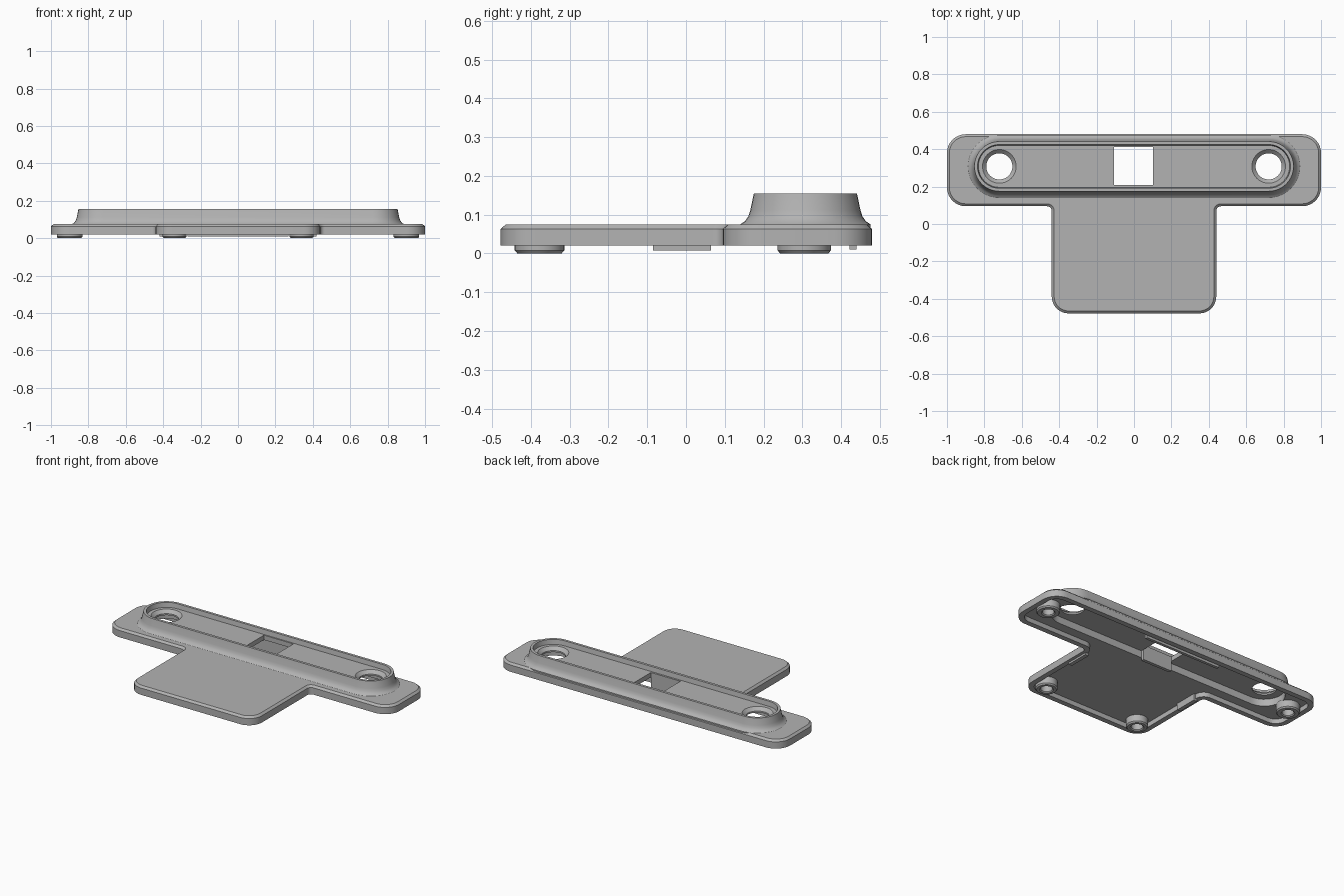
import bpy, bmesh, math
from mathutils import Vector

cube = bpy.data.objects.get("Cube")
if cube:
    bpy.data.objects.remove(cube, do_unlink=True)

grey = bpy.data.materials.new("warm_grey")
grey.use_nodes = True
COLOUR = (0.45, 0.45, 0.45, 1)
grey.diffuse_color = COLOUR
grey.node_tree.nodes["Principled BSDF"].inputs["Base Color"].default_value = COLOUR

YC = 0.308       # centre line of the raised track
HOLE_X = 0.72    # screw holes at the track ends


def outline(corners, inset=0.0, steps=8):
    """Rounded right-angled polygon; corners are counter-clockwise (x, y, radius)."""
    pts = []
    for i, (x, y, r) in enumerate(corners):
        p = Vector((x, y))
        a = (p - Vector(corners[i - 1][:2])).normalized()
        b = (Vector(corners[(i + 1) % len(corners)][:2]) - p).normalized()
        n1, n2 = Vector((-a.y, a.x)), Vector((-b.y, b.x))
        s = 1 if a.cross(b) > 0 else -1
        rad = max(r - s * inset, 0.002)
        c = p + (inset + s * rad) * (n1 + n2)
        for k in range(steps + 1):
            t = math.pi / 2 * k / steps
            pts.append(c - s * rad * (n1 * math.cos(t) + n2 * math.sin(t)))
    return pts


def circle(x, y, r, n=40):
    return [Vector((x + r * math.cos(math.tau * k / n),
                    y + r * math.sin(math.tau * k / n))) for k in range(n)]


def stadium(r, n=20):
    pts = []
    for side in (1, -1):
        for k in range(n + 1):
            t = math.pi * (k / n - 0.5)
            pts.append(Vector((side * (HOLE_X + r * math.cos(t)), YC + side * r * math.sin(t))))
    return pts


def loft(name, rings, closed=False):
    """Skin a stack of (outline, z) rings; cap the ends or join them in a loop."""
    bm = bmesh.new()
    loops = [[bm.verts.new((p.x, p.y, z)) for p in pts] for pts, z in rings]
    n = len(loops[0])
    pairs = list(zip(loops, loops[1:]))
    if closed:
        pairs.append((loops[-1], loops[0]))
    for lo, hi in pairs:
        for k in range(n):
            j = (k + 1) % n
            bm.faces.new((lo[k], lo[j], hi[j], hi[k]))
    if not closed:
        bm.faces.new(loops[0][::-1])
        bm.faces.new(loops[-1])
    bmesh.ops.recalc_face_normals(bm, faces=bm.faces)
    mesh = bpy.data.meshes.new(name)
    bm.to_mesh(mesh)
    bm.free()
    mesh.materials.append(grey)
    ob = bpy.data.objects.new(name, mesh)
    bpy.context.collection.objects.link(ob)
    return ob


def box(name, x0, x1, y0, y1, z0, z1):
    rect = [Vector(p) for p in ((x0, y0), (x1, y0), (x1, y1), (x0, y1))]
    return loft(name, [(rect, z0), (rect, z1)])


def activate(ob):
    bpy.ops.object.select_all(action='DESELECT')
    bpy.context.view_layer.objects.active = ob
    ob.select_set(True)


def combine(target, tool, operation):
    activate(target)
    mod = target.modifiers.new("combine", 'BOOLEAN')
    mod.operation, mod.solver, mod.object = operation, 'EXACT', tool
    bpy.ops.object.modifier_apply(modifier=mod.name)
    bpy.data.objects.remove(tool, do_unlink=True)


def smooth(ob):
    activate(ob)
    bpy.ops.object.shade_smooth_by_angle(angle=math.radians(25))


# T-shaped cover plate with a chamfered top edge
half = [(0.44, -0.478, 0.09), (0.44, 0.095, 0.025), (1, 0.095, 0.1), (1, 0.48, 0.1)]
tee = half + [(-x, y, r) for x, y, r in reversed(half)]
plate = loft("cover_plate", [(outline(tee), 0.02), (outline(tee), 0.063),
                             (outline(tee, 0.013), 0.075)])

# Raised track with a flared foot
flare = [(0.168, 0.06), (0.168, 0.075), (0.156, 0.083), (0.147, 0.096),
         (0.142, 0.112), (0.133, 0.155)]
combine(plate, loft("track", [(stadium(r), z) for r, z in flare]), 'UNION')

# Hollows: track pocket above, shell cavity and track recess below
cutters = [
    loft("pocket", [(stadium(0.112), 0.125), (stadium(0.119), 0.17)]),
    loft("cavity", [(outline(tee, 0.033), 0), (outline(tee, 0.033), 0.05)]),
    loft("recess", [(stadium(0.12), 0.03), (stadium(0.12), 0.095)]),
    box("window", -0.106, 0.102, 0.208, 0.412, -0.01, 0.2),
]
for s in (1, -1):
    prof = [(0.07, 0), (0.07, 0.105), (0.09, 0.125), (0.09, 0.14)]
    cutters.append(loft("screw_hole", [(circle(s * HOLE_X, YC, r), z) for r, z in prof]))
for c in cutters:
    combine(plate, c, 'DIFFERENCE')
smooth(plate)

# Hooks beside the window
box("window_rear_hook", -0.27, 0.27, 0.422, 0.44, 0.01, 0.097)
box("window_front_wall", -0.106, 0.102, 0.188, 0.208, 0.03, 0.1)

for s, side in ((1, "left"), (-1, "right")):
    # Hollow feet under the plate
    for part, x, y, r in (("rear_foot", 0.9, 0.305, 0.069), ("front_foot", 0.34, -0.378, 0.064)):
        prof = [(r, 0.055), (r, 0.008), (r - 0.007, 0), (0.04, 0), (0.034, 0.006), (0.034, 0.055)]
        foot = loft(f"{part}_{side}", [(circle(s * x, y, q), z) for q, z in prof], closed=True)
        smooth(foot)
    # Clip tabs on the inner side walls
    xs = sorted((s * 0.395, s * 0.42))
    box(f"side_tab_{side}", xs[0], xs[1], -0.085, 0.065, 0.008, 0.055)
